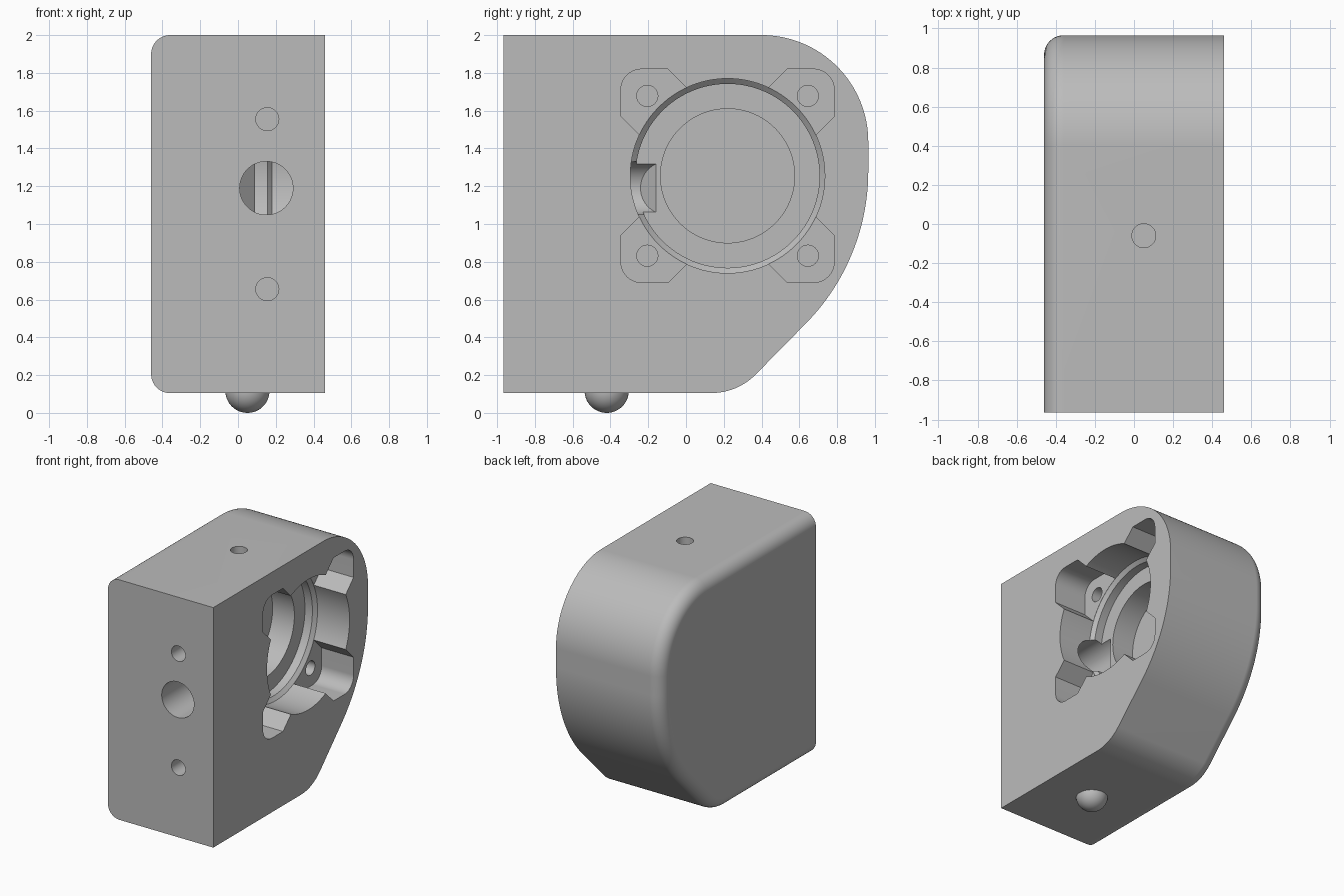
import bpy, bmesh, math
from math import sin, cos, pi, radians

cube = bpy.data.objects.get("Cube")
if cube:
    bpy.data.objects.remove(cube, do_unlink=True)

GREY = (0.5, 0.5, 0.5, 1)
grey = bpy.data.materials.new("plain grey")
grey.use_nodes = True
grey.diffuse_color = GREY
grey.node_tree.nodes["Principled BSDF"].inputs["Base Color"].default_value = GREY


def arc(cy, cz, r, start, end, steps):
    """Points of an arc in the side plane, each with its outward normal."""
    pts = []
    for i in range(steps + 1):
        a = radians(start + (end - start) * i / steps)
        pts.append((cy + r * cos(a), cz + r * sin(a), cos(a), sin(a)))
    return pts


def loft(name, rings):
    """Closed solid through rings of equal length, capped at both ends."""
    bm = bmesh.new()
    loops = [[bm.verts.new(p) for p in ring] for ring in rings]
    n = len(loops[0])
    for a, b in zip(loops, loops[1:]):
        for i in range(n):
            j = (i + 1) % n
            bm.faces.new((a[i], a[j], b[j], b[i]))
    bm.faces.new(loops[0][::-1])
    bm.faces.new(loops[-1])
    bmesh.ops.recalc_face_normals(bm, faces=bm.faces)
    mesh = bpy.data.meshes.new(name)
    bm.to_mesh(mesh)
    bm.free()
    mesh.materials.append(grey)
    obj = bpy.data.objects.new(name, mesh)
    bpy.context.collection.objects.link(obj)
    return obj


def circle(r, n):
    return [(r * cos(2 * pi * i / n), r * sin(2 * pi * i / n)) for i in range(n)]


def smooth(obj):
    bpy.ops.object.select_all(action="DESELECT")
    obj.select_set(True)
    bpy.context.view_layer.objects.active = obj
    bpy.ops.object.shade_smooth_by_angle(angle=radians(25))


# Housing: side outline lofted across x, with a rounded left edge
LEFT, RIGHT, FRONT, TOP, BOTTOM = -0.46, 0.46, -0.965, 2.0, 0.105
outline = [(FRONT, BOTTOM, 0, -1)]
outline += arc(0.134, BOTTOM + 0.33, 0.33, -90, -45, 12)
outline += arc(-0.185, 1.28, 1.15, -45, 0, 24)
outline += arc(0.4, 1.435, 0.565, 0, 90, 32)
outline += [(FRONT, TOP, 0, 1)]
FILLET, STEPS = 0.1, 10
rings = []
for k in range(STEPS + 1):
    a = pi / 2 * k / STEPS
    inset, x = FILLET * (1 - sin(a)), LEFT + FILLET * (1 - cos(a))
    rings.append([(x, y - ny * inset, z - nz * inset) for y, z, ny, nz in outline])
rings.append([(RIGHT, y, z) for y, z, _, _ in outline])
housing = loft("housing", rings)

# Round stepped cavity, open on the left side
CY, CZ, PAD = 0.22, 1.255, 0.18
steps = [(0.6, 0.515), (PAD, 0.515), (0.155, 0.487), (0.09, 0.487),
         (0.09, 0.355), (-0.1, 0.355)]
cutters = [loft("cavity_cutter", [[(x, CY + u, CZ + v) for u, v in circle(r, 96)]
                                  for x, r in steps])]

# Four corner pockets, each with a screw hole in its pad
corner = [(0.15, 0.15), (0.40, 0.15), (0.565, 0.315)]
corner += [p[:2] for p in arc(0.455, 0.455, 0.11, 0, 90, 10)]
corner += [(0.315, 0.565), (0.15, 0.40)]
for sy in (-1, 1):
    for sz in (-1, 1):
        cutters.append(loft("pocket_cutter", [
            [(x, CY + sy * u, CZ + sz * v) for u, v in corner]
            for x in (PAD + 0.001, 0.6)]))
        cutters.append(loft("screw_cutter", [
            [(x, CY + sy * 0.425 + u, CZ + sz * 0.423 + v) for u, v in circle(0.056, 32)]
            for x in (-0.1, 0.3)]))

# Cable channel from the front, ending in a slanted face
channel = [(0.15 + u, 1.19 + v) for u, v in circle(0.141, 64)]
cutters.append(loft("channel_cutter", [[(x, -1.1, z) for x, z in channel],
                                       [(x, x - 0.25, z) for x, z in channel]]))

# Two small blind holes in the front, one in the top
for hz in (0.655, 1.555):
    cutters.append(loft("front_hole_cutter", [
        [(0.155 + u, y, hz + v) for u, v in circle(0.061, 32)] for y in (-1.1, -0.6)]))
cutters.append(loft("top_hole_cutter", [
    [(0.05 + u, -0.06 + v, z) for u, v in circle(0.061, 32)] for z in (1.75, 2.1)]))

# Cut everything out of the housing
for c in cutters:
    c.hide_render = True
    mod = housing.modifiers.new("cut", "BOOLEAN")
    mod.operation, mod.solver, mod.object = "DIFFERENCE", "EXACT", c
bpy.context.view_layer.update()
evaluated = housing.evaluated_get(bpy.context.evaluated_depsgraph_get())
result = bpy.data.meshes.new_from_object(evaluated)
housing.modifiers.clear()
housing.data = result
result.name = "housing"
for c in cutters:
    bpy.data.objects.remove(c, do_unlink=True)
smooth(housing)
weighted = housing.modifiers.new("flat face normals", "WEIGHTED_NORMAL")
weighted.keep_sharp = True

# Ball foot set into the underside
bpy.ops.mesh.primitive_uv_sphere_add(segments=48, ring_count=24, radius=0.117,
                                     location=(0.05, -0.42, 0.117))
ball = bpy.context.object
ball.name = "ball_foot"
ball.data.materials.append(grey)
smooth(ball)
